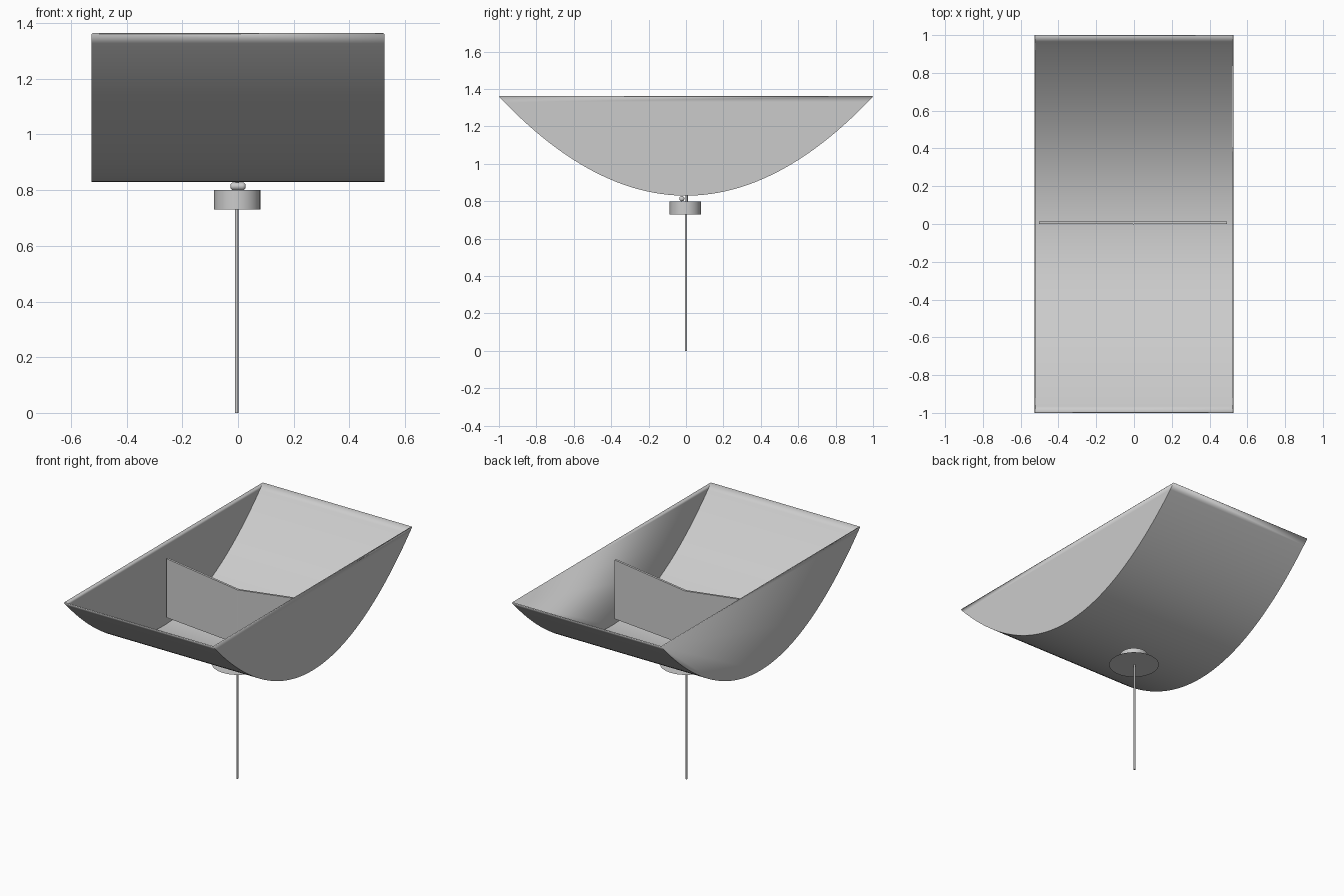
import bpy, bmesh, math

if "Cube" in bpy.data.objects:
    bpy.data.objects.remove(bpy.data.objects["Cube"])


def make(name, verts, faces, smooth=True):
    me = bpy.data.meshes.new(name)
    me.from_pydata(verts, [], faces)
    bm = bmesh.new()
    bm.from_mesh(me)
    bmesh.ops.recalc_face_normals(bm, faces=bm.faces)
    bm.to_mesh(me)
    bm.free()
    ob = bpy.data.objects.new(name, me)
    bpy.context.collection.objects.link(ob)
    if smooth:
        shade(ob)
    return ob


def shade(ob):
    bpy.ops.object.select_all(action='DESELECT')
    ob.select_set(True)
    bpy.context.view_layer.objects.active = ob
    bpy.ops.object.shade_smooth_by_angle(angle=math.radians(35))


def cylinder(name, radius, z0, z1, x=0, y=0, sides=32):
    bpy.ops.mesh.primitive_cylinder_add(vertices=sides, radius=radius, depth=z1 - z0,
                                        location=(x, y, (z0 + z1) / 2))
    ob = bpy.context.object
    ob.name = name
    shade(ob)
    return ob


# parabolic trough: curved floor plus two flat end walls, open on top
N, HALF = 64, 0.526
BOTTOM, RIM = 0.83, 1.36
ys = [-1 + 2 * i / N for i in range(N + 1)]
verts = [(x, y, BOTTOM + (RIM - BOTTOM) * y * y) for x in (-HALF, HALF) for y in ys]
M = N + 1
faces = [(i, i + 1, M + i + 1, M + i) for i in range(N)]
faces += [tuple(range(M)), tuple(range(M, 2 * M))]
me = bpy.data.meshes.new("trough")
me.from_pydata(verts, [], faces)
bm = bmesh.new()
bm.from_mesh(me)
bm.faces.ensure_lookup_table()
# all normals point out of the trough
for f in bm.faces:
    f.normal_update()
    c = f.calc_center_median()
    out = f.normal.x * c.x if abs(f.normal.x) > 0.5 else -f.normal.z
    if out < 0:
        f.normal_flip()
bm.to_mesh(me)
bm.free()
trough = bpy.data.objects.new("trough", me)
bpy.context.collection.objects.link(trough)
shade(trough)
sol = trough.modifiers.new("wall", 'SOLIDIFY')
sol.thickness = 0.006
sol.offset = -1

# two divider panels, slightly V-shaped along the top
for name, x in (("left_panel", -0.503), ("right_panel", 0.492)):
    outline = [(-0.003, 0.855), (x, 0.89), (x, 1.265), (-0.003, 1.2)]
    v = [(px, y, pz) for y in (0.0, 0.014) for px, pz in outline]
    f = [(0, 1, 2, 3), (7, 6, 5, 4)]
    f += [(i, (i + 1) % 4, 4 + (i + 1) % 4, 4 + i) for i in range(4)]
    make(name, v, f, smooth=False)

# rod joining the panels and rising from the pivot
cylinder("hinge_rod", 0.006, 0.80, 1.2, -0.003, 0.004, 16)

# rounded pivot knob on top of the hub
bpy.ops.mesh.primitive_cylinder_add(vertices=24, radius=0.014, depth=0.055,
                                    location=(0, -0.022, 0.814),
                                    rotation=(0, math.pi / 2, 0))
knob = bpy.context.object
knob.name = "pivot_knob"
bev = knob.modifiers.new("round", 'BEVEL')
bev.width = 0.011
bev.segments = 5
shade(knob)

# hub drum, flat disc below it, and the pole
cylinder("hub", 0.083, 0.73, 0.80, -0.003, -0.004, 48)
bpy.ops.mesh.primitive_circle_add(vertices=48, radius=0.15, fill_type='NGON',
                                  location=(0, 0, 0.73))
bpy.context.object.name = "base_disc"
cylinder("pole", 0.006, 0.0, 0.73, -0.005, 0, 24)
